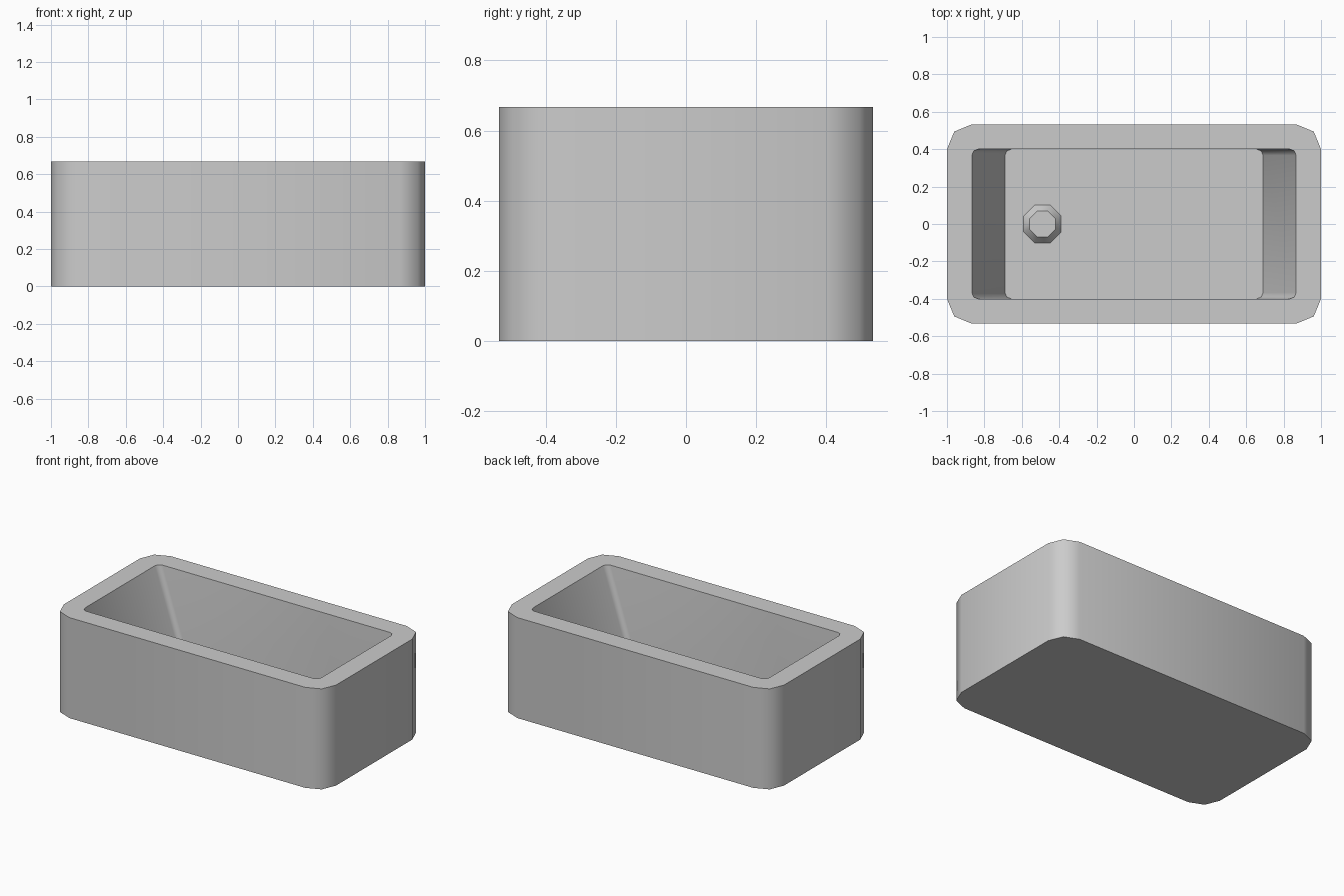
import bpy, bmesh, math
from mathutils import Matrix

cube = bpy.data.objects.get("Cube")
if cube:
    bpy.data.objects.remove(cube, do_unlink=True)

COLOUR = (0.6, 0.6, 0.6, 1)
grey = bpy.data.materials.new("light_grey")
grey.diffuse_color = COLOUR
grey.use_nodes = True
grey.node_tree.nodes["Principled BSDF"].inputs["Base Color"].default_value = COLOUR


def finish(bm, name, angle):
    """Turn a bmesh into a smooth object that keeps its hard edges."""
    bmesh.ops.recalc_face_normals(bm, faces=bm.faces[:])
    mesh = bpy.data.meshes.new(name)
    bm.to_mesh(mesh)
    bm.free()
    mesh.materials.append(grey)
    mesh.shade_smooth()
    mesh.set_sharp_from_angle(angle=math.radians(angle))
    obj = bpy.data.objects.new(name, mesh)
    bpy.context.collection.objects.link(obj)
    return obj


def rounded_loop(bm, hx, hy, radius, z, steps=2):
    """Ring of vertices around a rectangle with rounded corners."""
    ring = []
    corners = ((1, 1), (-1, 1), (-1, -1), (1, -1))
    for quarter, (sx, sy) in enumerate(corners):
        for i in range(steps + 1):
            a = (quarter + i / steps) * math.pi / 2
            ring.append(bm.verts.new((sx * (hx - radius) + radius * math.cos(a),
                                      sy * (hy - radius) + radius * math.sin(a), z)))
    return ring


# Tub: outer walls, flat rim, and a basin with sloping ends
HEIGHT, WALL = 0.667, 0.133
FLOOR = WALL
bm = bmesh.new()
rings = [
    rounded_loop(bm, 1.0, 0.533, WALL, 0),
    rounded_loop(bm, 1.0, 0.533, WALL, HEIGHT),
    rounded_loop(bm, 0.867, 0.4, 0.033, HEIGHT),
    rounded_loop(bm, 0.69, 0.4, 0.033, FLOOR),
]
for low, high in zip(rings, rings[1:]):
    for i in range(len(low)):
        j = (i + 1) % len(low)
        bm.faces.new((low[i], low[j], high[j], high[i]))
bm.faces.new(rings[0])
bm.faces.new(rings[-1])
finish(bm, "tub", 50)

# Drain plug: low octagonal frustum on the basin floor
bm = bmesh.new()
bmesh.ops.create_cone(bm, cap_ends=True, segments=8, radius1=0.11, radius2=0.075,
                      depth=0.045, matrix=Matrix.Rotation(math.pi / 8, 4, "Z"))
plug = finish(bm, "drain_plug", 40)
plug.location = (-0.49, 0, FLOOR + 0.0215)
